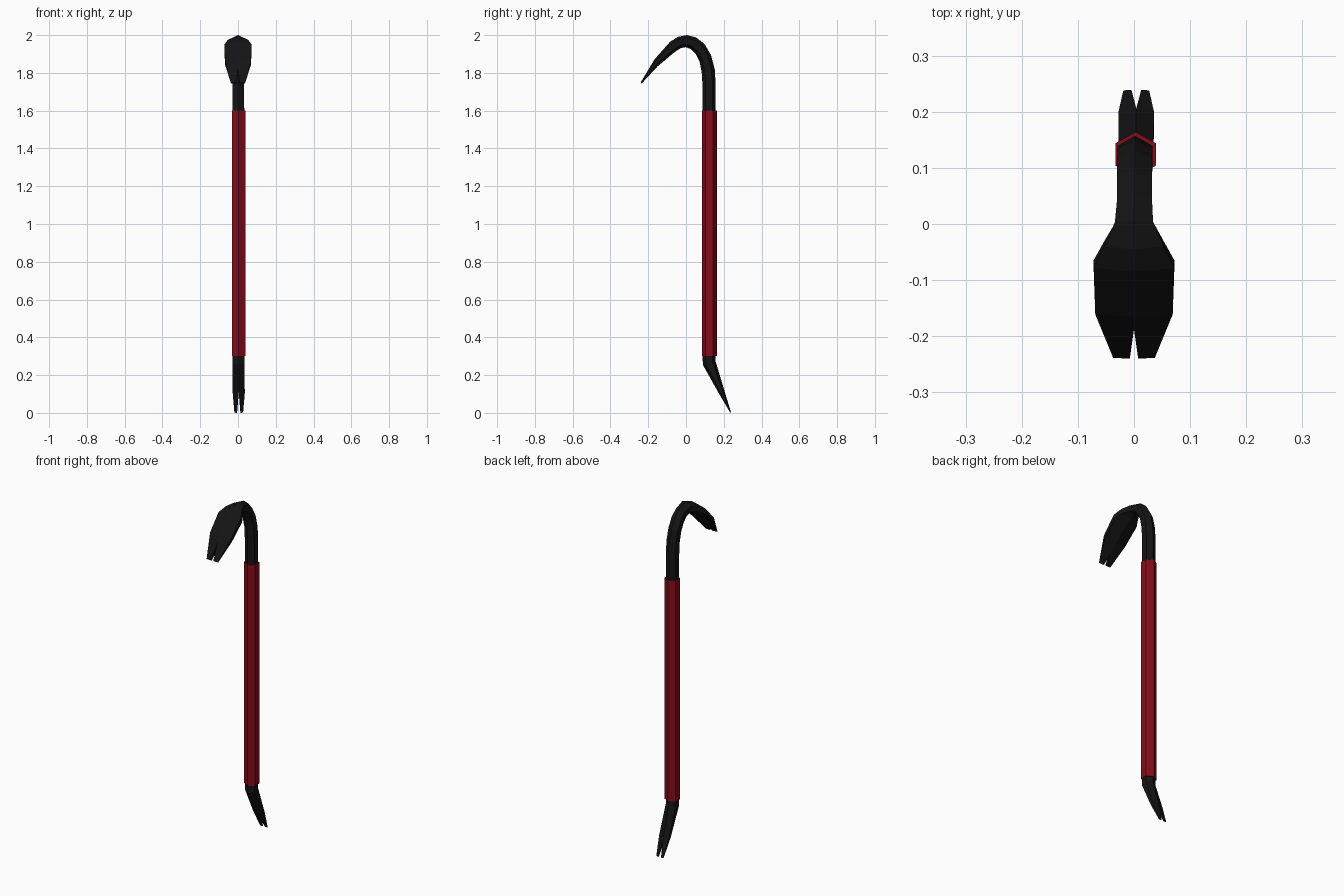
import bpy, bmesh, math

if "Cube" in bpy.data.objects:
    bpy.data.objects.remove(bpy.data.objects["Cube"])


def material(name, rgb):
    m = bpy.data.materials.new(name)
    m.diffuse_color = (*rgb, 1)
    m.use_nodes = True
    m.node_tree.nodes["Principled BSDF"].inputs["Base Color"].default_value = m.diffuse_color
    return m


def make_object(name, rings, mat=None):
    """Loft closed rings of points into a capped solid."""
    bm = bmesh.new()
    loops = [[bm.verts.new(p) for p in ring] for ring in rings]
    n = len(loops[0])
    for a, b in zip(loops, loops[1:]):
        for i in range(n):
            j = (i + 1) % n
            bm.faces.new((a[i], a[j], b[j], b[i]))
    bm.faces.new(loops[0])
    bm.faces.new(loops[-1])
    bmesh.ops.recalc_face_normals(bm, faces=bm.faces)
    mesh = bpy.data.meshes.new(name)
    bm.to_mesh(mesh)
    bm.free()
    ob = bpy.data.objects.new(name, mesh)
    bpy.context.collection.objects.link(ob)
    if mat:
        mesh.materials.append(mat)
    return ob


def hexagon(outer, inner, half_width, cx):
    """Six-sided section with its points on the outer and inner profile."""
    ring = []
    for side, t in ((0, 0), (1, .25), (1, .75), (0, 1), (-1, .75), (-1, .25)):
        ring.append((cx + side * half_width,
                     outer[0] + (inner[0] - outer[0]) * t,
                     outer[1] + (inner[1] - outer[1]) * t))
    return ring


black = material("black_steel", (0.007, 0.007, 0.007))
red = material("red_paint", (0.23, 0.004, 0.011))

# Bar with both claws: outer (y, z), inner (y, z), half width, centre x
stations = [
    ((0.240, 0.000), (0.232, 0.004), 0.023, 0.004),
    ((0.207, 0.105), (0.173, 0.105), 0.032, 0.004),
    ((0.156, 0.275), (0.089, 0.255), 0.031, 0.003),
    ((0.157, 0.310), (0.088, 0.310), 0.031, 0.003),
    ((0.157, 1.740), (0.087, 1.740), 0.031, 0.002),
    ((0.152, 1.820), (0.083, 1.805), 0.031, 0.002),
    ((0.132, 1.895), (0.072, 1.860), 0.031, 0.001),
    ((0.098, 1.953), (0.052, 1.900), 0.031, 0.001),
    ((0.053, 1.988), (0.026, 1.926), 0.031, 0.001),
    ((0.005, 2.000), (0.000, 1.936), 0.034, 0),
    ((-0.045, 1.990), (-0.026, 1.932), 0.053, 0),
    ((-0.085, 1.964), (-0.058, 1.912), 0.072, 0),
    ((-0.165, 1.874), (-0.150, 1.835), 0.069, 0),
    ((-0.240, 1.750), (-0.235, 1.743), 0.037, 0),
]
bar = make_object("bar", [hexagon(*s) for s in stations], black)

# Nail-pulling notches
hook_tri = [(0, -0.188), (-0.009, -0.25), (0.009, -0.25)]
foot_tri = [(0.004, 0.108), (-0.0055, -0.01), (0.0135, -0.01)]
cutters = [
    make_object("hook_notch_cutter",
                [[(x, y, z) for x, y in hook_tri] for z in (1.6, 1.92)]),
    make_object("foot_notch_cutter",
                [[(x, y, z) for x, z in foot_tri] for y in (0.1, 0.3)]),
]
for cutter in cutters:
    cutter.hide_render = True
    cutter.display_type = 'WIRE'
    mod = bar.modifiers.new(cutter.name, 'BOOLEAN')
    mod.operation = 'DIFFERENCE'
    mod.solver = 'EXACT'
    mod.object = cutter

# Painted hexagonal sleeve
make_object("grip_sleeve",
            [hexagon((0.164, z), (0.084, z), 0.036, 0.003) for z in (0.30, 1.60)],
            red)
